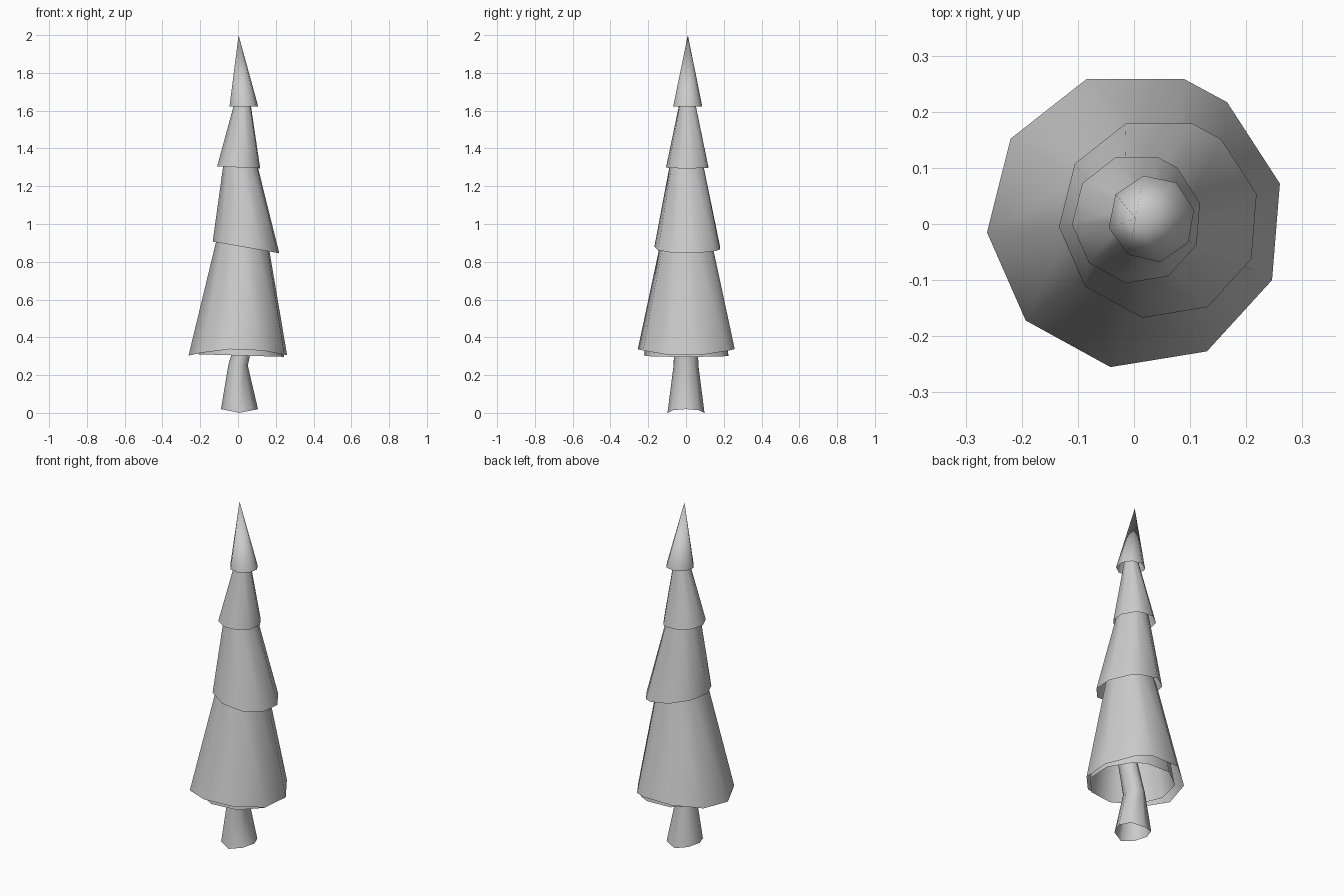
import bpy, bmesh, math

if "Cube" in bpy.data.objects:
    bpy.data.objects.remove(bpy.data.objects["Cube"])

# Irregular ten-sided outline shared by the branch tiers
OUTLINE = [(-.085, .258), (.09, .258), (.166, .217), (.26, .072), (.246, -.10),
           (.13, -.227), (-.042, -.255), (-.193, -.172), (-.262, -.015), (-.22, .152)]
# Outline of the tip
TIP = [(.017, .086), (.075, .074), (.107, .025), (.097, -.033),
       (.047, -.068), (-.01, -.055), (-.045, -.007), (-.033, .053)]


def ring(scale, cx, cy, height):
    """Scaled outline; height is a function of x, y."""
    pts = [(cx + x * scale, cy + y * scale) for x, y in OUTLINE]
    return [(x, y, height(x, y)) for x, y in pts]


def loft(name, rings):
    """Open shell through rings; a single-point ring makes an apex."""
    bm = bmesh.new()
    rows = [[bm.verts.new(p) for p in r] for r in rings]
    for a, b in zip(rows, rows[1:]):
        n = len(a)
        for i in range(n):
            j = (i + 1) % n
            if len(b) == 1:
                bm.faces.new((a[i], a[j], b[0]))
            else:
                bm.faces.new((a[i], a[j], b[j], b[i]))
    bmesh.ops.recalc_face_normals(bm, faces=bm.faces[:])
    # Normals point away from the trunk axis
    out = sum(f.normal.x * f.calc_center_median().x
              + f.normal.y * f.calc_center_median().y for f in bm.faces)
    if out < 0:
        bmesh.ops.reverse_faces(bm, faces=bm.faces[:])
    me = bpy.data.meshes.new(name)
    bm.to_mesh(me)
    bm.free()
    ob = bpy.data.objects.new(name, me)
    bpy.context.collection.objects.link(ob)
    for p in me.polygons:
        p.use_smooth = True
    return ob


def flat(z):
    return lambda x, y: z


# Bottom tier with wavy hem, and the slightly lower inner layer
loft("bottom_tier", [ring(1, 0, 0, lambda x, y: .303 + .035 * (y / .258) ** 2),
                     ring(.515, .022, 0, flat(.92))])
loft("bottom_tier_lining", [ring(.87, .018, 0, lambda x, y: .304 - .03 * x),
                            ring(.50, .022, 0, flat(.90))])

# Upper tiers, tilted hems
loft("second_tier", [ring(.675, .043, .005, lambda x, y: .88 - .175 * (x - .02)),
                     ring(.325, .011, .002, flat(1.34))])
loft("third_tier", [ring(.437, .004, .006, lambda x, y: 1.30 - .045 * x),
                    ring(.147, .025, .007, flat(1.66))])

# Pointed tip
loft("tip", [[(x, y, 1.622) for x, y in TIP], [(.003, .01, 2.0)]])


# Trunk: flared foot, narrow waist, leaning up into the branches
def trunk_ring(cx, rx, ry, z, dip=0):
    pts = []
    for i in range(8):
        a = math.tau * i / 8
        pts.append((cx + rx * math.cos(a), ry * math.sin(a), z + dip * abs(math.cos(a))))
    return pts


loft("trunk", [trunk_ring(.008, .098, .098, 0, .02),
               trunk_ring(.0, .052, .066, .25),
               trunk_ring(.075, .04, .055, .55)])
